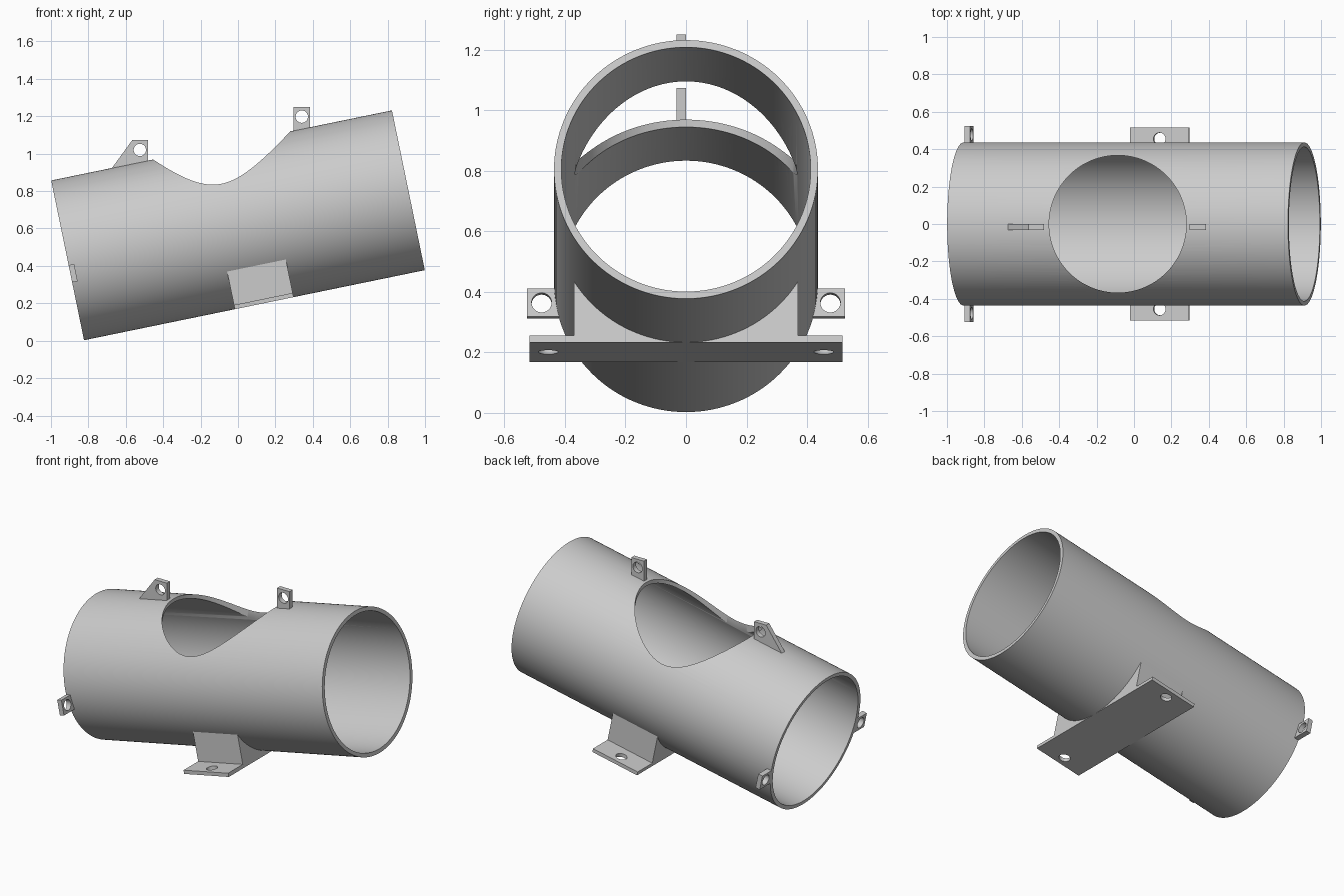
import bpy, bmesh, math
from mathutils import Matrix, Vector

if "Cube" in bpy.data.objects:
    bpy.data.objects.remove(bpy.data.objects["Cube"], do_unlink=True)

# One plain grey for every part
grey = bpy.data.materials.new("plain_grey")
grey.use_nodes = True
grey.diffuse_color = (0.6, 0.6, 0.6, 1)
grey.node_tree.nodes["Principled BSDF"].inputs["Base Color"].default_value = (0.6, 0.6, 0.6, 1)

R, BORE, HALF = 0.436, 0.412, 0.93
HOLE = 0.033
TILT = Matrix.Translation((0, 0, 0.617)) @ Matrix.Rotation(math.radians(-11.62), 4, 'Y')
PLACE = {
    'X': lambda a, b, d: Vector((d, a, b)),
    'Y': lambda a, b, d: Vector((a, d, b)),
    'Z': lambda a, b, d: Vector((a, b, d)),
}


def circle(cx, cy, r, n=48):
    return [(cx + r * math.cos(2 * math.pi * i / n),
             cy + r * math.sin(2 * math.pi * i / n)) for i in range(n)]


def prism(name, outline, axis, lo, hi, matrix=Matrix()):
    """Extrude a 2D outline along an axis from lo to hi."""
    bm = bmesh.new()
    put = PLACE[axis]
    face = bm.faces.new([bm.verts.new(put(a, b, lo)) for a, b in outline])
    new = bmesh.ops.extrude_face_region(bm, geom=[face])["geom"]
    bmesh.ops.translate(bm, vec=put(0, 0, hi - lo),
                        verts=[v for v in new if isinstance(v, bmesh.types.BMVert)])
    bmesh.ops.recalc_face_normals(bm, faces=bm.faces)
    bm.transform(matrix)
    mesh = bpy.data.meshes.new(name)
    bm.to_mesh(mesh)
    bm.free()
    mesh.materials.append(grey)
    obj = bpy.data.objects.new(name, mesh)
    bpy.context.collection.objects.link(obj)
    return obj


def cut(obj, *cutters):
    """Subtract the cutters, then shade smooth with sharp corners."""
    bpy.ops.object.select_all(action='DESELECT')
    bpy.context.view_layer.objects.active = obj
    obj.select_set(True)
    for c in cutters:
        c.hide_render = True
        mod = obj.modifiers.new("cut", 'BOOLEAN')
        mod.operation, mod.solver, mod.object = 'DIFFERENCE', 'EXACT', c
        bpy.ops.object.modifier_apply(modifier=mod.name)
        bpy.data.objects.remove(c, do_unlink=True)
    bpy.ops.object.shade_smooth_by_angle(angle=math.radians(30))


# Tilted tube with a vertical round opening in its top
tube = prism("tube", circle(0, 0, R, 128), 'X', -HALF, HALF, TILT)
cut(tube,
    prism("bore_cutter", circle(0, 0, BORE, 128), 'X', -HALF - 0.1, HALF + 0.1, TILT),
    prism("opening_cutter", circle(-0.087, 0, 0.367, 128), 'Z', 0.65, 1.5))

# Saddle bracket: solid block hugging the tube, with a wide foot plate
wall, foot, seat = 0.37, 0.517, R - 0.01
reach = math.asin(wall / seat)
saddle = [(seat * math.sin(t), -seat * math.cos(t))
          for t in (reach - 2 * reach * i / 40 for i in range(41))]
base, top = -R, -R + 0.023
outline = ([(-wall, top), (-foot, top), (-foot, base),
            (foot, base), (foot, top), (wall, top)] + saddle)
bracket = prism("saddle_bracket", outline, 'X', -0.107, 0.214, TILT)
cut(bracket, *[prism("bolt_cutter", circle(0.054, s * 0.455, HOLE), 'Z', -0.5, -0.38, TILT)
               for s in (-1, 1)])

# Upright lugs on both sides of the opening
lugs = {
    "rear_top_lug": ([(-0.68, 0.915), (-0.565, 1.073), (-0.48, 1.073), (-0.48, 0.952)],
                     (-0.525, 1.02)),
    "front_top_lug": ([(0.296, 1.112), (0.296, 1.25), (0.385, 1.25), (0.385, 1.13)],
                      (0.341, 1.198)),
}
for name, (shape, centre) in lugs.items():
    lug = prism(name, shape, 'Y', -0.031, 0)
    cut(lug, prism("lug_cutter", circle(*centre, HOLE), 'Y', -0.1, 0.1))

# Side lugs flush with the lower end of the tube
for side, s in (("left", 1), ("right", -1)):
    shape = [(s * y, z) for y, z in ((0.416, -0.12), (0.525, -0.12), (0.525, -0.026), (0.416, -0.026))]
    lug = prism(side + "_side_lug", shape, 'X', -HALF, -HALF + 0.03, TILT)
    cut(lug, prism("lug_cutter", circle(s * 0.477, -0.073, HOLE), 'X', -HALF - 0.1, -HALF + 0.1, TILT))
